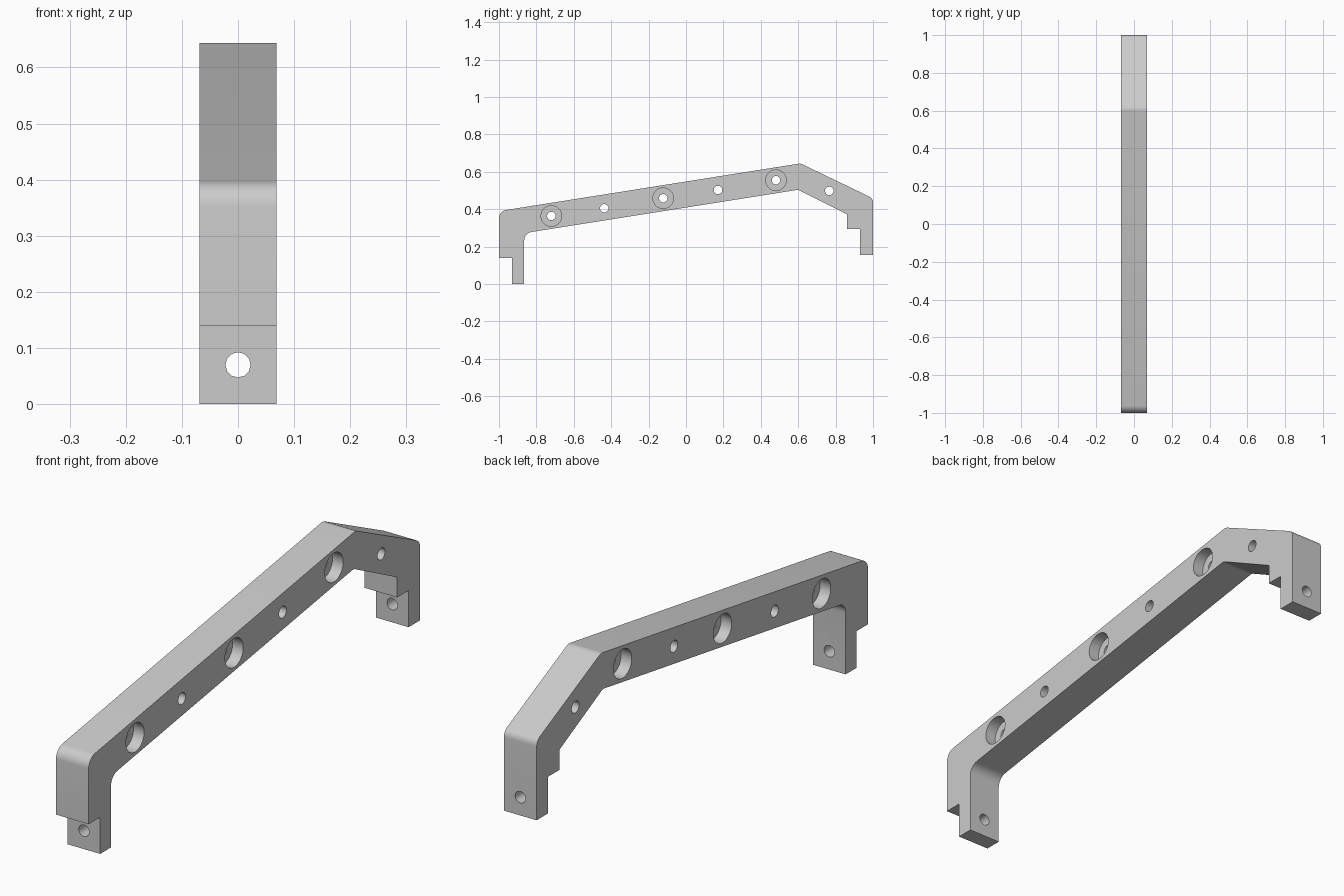
import bpy, bmesh, math
from mathutils import Vector

if "Cube" in bpy.data.objects:
    bpy.data.objects.remove(bpy.data.objects["Cube"], do_unlink=True)

HALF = 0.069      # half the width of the bar
HOLE = 0.0225     # drilled hole radius
BORE = 0.055      # counterbore radius
DEPTH = 0.045     # counterbore depth

metal = bpy.data.materials.new("plain_grey")
metal.use_nodes = True
grey = (0.6, 0.6, 0.6, 1)
metal.diffuse_color = grey
metal.node_tree.nodes["Principled BSDF"].inputs["Base Color"].default_value = grey


def fillet(prev, corner, nxt, radius, steps=8):
    """Points of a rounded corner."""
    p, c, n = Vector(prev), Vector(corner), Vector(nxt)
    if radius == 0:
        return [c]
    a, b = (p - c).normalized(), (n - c).normalized()
    half = a.angle(b) / 2
    centre = c + (a + b).normalized() * radius / math.sin(half)
    start = c + a * radius / math.tan(half) - centre
    end = c + b * radius / math.tan(half) - centre
    turn = math.pi - 2 * half
    return [centre + (start * math.sin(turn * (1 - i / steps))
                      + end * math.sin(turn * i / steps)) / math.sin(turn)
            for i in range(steps + 1)]


# Side outline of the bar: y, z, corner radius
outline = [
    (-1, 0.14, 0), (-0.93, 0.14, 0), (-0.93, 0, 0), (-0.865, 0, 0),
    (-0.865, 0.272, 0.045), (0.6, 0.504, 0.03), (0.862, 0.372, 0),
    (0.862, 0.295, 0), (0.931, 0.295, 0), (0.931, 0.155, 0), (1, 0.155, 0),
    (1, 0.458, 0.035), (0.612, 0.645, 0.04), (-1, 0.39, 0.045),
]
points = []
for i, (y, z, r) in enumerate(outline):
    points += fillet(outline[i - 1][:2], (y, z),
                     outline[(i + 1) % len(outline)][:2], r)

bm = bmesh.new()
face = bm.faces.new([bm.verts.new((-HALF, p.x, p.y)) for p in points])
sweep = bmesh.ops.extrude_face_region(bm, geom=[face])
bmesh.ops.translate(bm, vec=(2 * HALF, 0, 0),
                    verts=[v for v in sweep["geom"] if isinstance(v, bmesh.types.BMVert)])
bmesh.ops.recalc_face_normals(bm, faces=bm.faces)
mesh = bpy.data.meshes.new("handle_bar")
bm.to_mesh(mesh)
bm.free()
bar = bpy.data.objects.new("handle_bar", mesh)
bpy.context.collection.objects.link(bar)
mesh.materials.append(metal)


def drill(name, location, radius, length, axis, sides):
    """Cut a round hole through the bar along x or y."""
    turn = (0, math.pi / 2, 0) if axis == "x" else (math.pi / 2, 0, 0)
    bpy.ops.mesh.primitive_cylinder_add(vertices=sides, radius=radius, depth=length,
                                        location=location, rotation=turn)
    cutter = bpy.context.object
    cutter.name = name
    cutter.data.materials.append(metal)
    mod = bar.modifiers.new(name, "BOOLEAN")
    mod.operation, mod.solver, mod.object = "DIFFERENCE", "EXACT", cutter
    bpy.context.view_layer.objects.active = bar
    bpy.ops.object.modifier_apply(modifier=name)
    bpy.data.objects.remove(cutter, do_unlink=True)


# Counterbored holes, sunk from both sides
for y, z in [(-0.72, 0.364), (-0.122, 0.459), (0.481, 0.555)]:
    drill("bolt_hole", (0, y, z), HOLE, 0.5, "x", 24)
    for side in (-1, 1):
        drill("counterbore", (side * (HALF - DEPTH + 0.1), y, z), BORE, 0.2, "x", 40)

# Plain cross holes
for y, z in [(-0.437, 0.405), (0.171, 0.503), (0.766, 0.498)]:
    drill("cross_hole", (0, y, z), HOLE, 0.5, "x", 24)

# Mounting holes through the feet
for y, z in [(-0.9, 0.07), (0.966, 0.225)]:
    drill("foot_hole", (0, y, z), HOLE, 0.12, "y", 12)

bpy.ops.object.select_all(action="DESELECT")
bar.select_set(True)
bpy.context.view_layer.objects.active = bar
bpy.ops.object.shade_smooth_by_angle(angle=math.radians(35))
